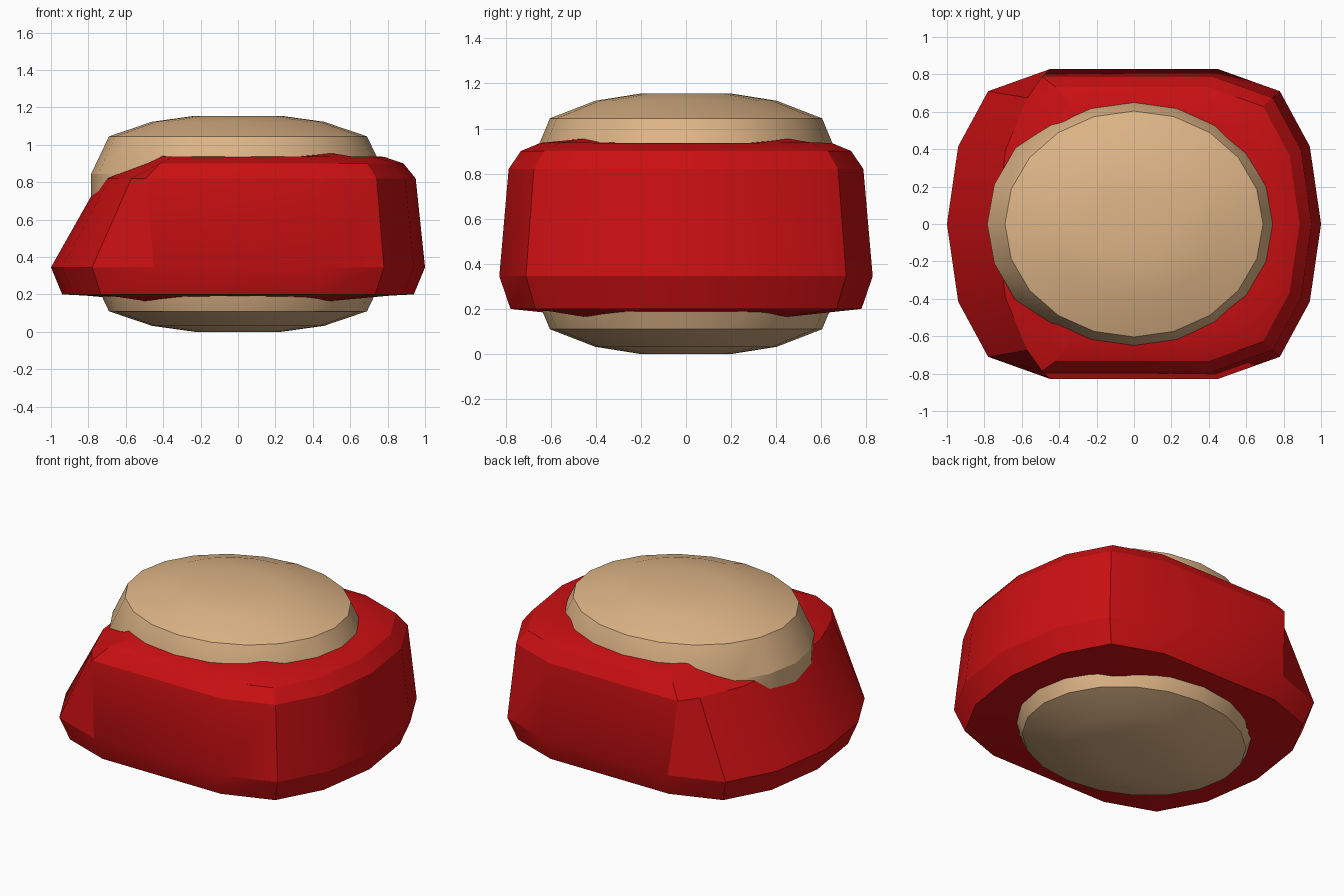
import bpy, bmesh, math

if "Cube" in bpy.data.objects:
    bpy.data.objects.remove(bpy.data.objects["Cube"])


def material(name, rgb):
    m = bpy.data.materials.new(name)
    m.diffuse_color = (*rgb, 1)
    m.use_nodes = True
    m.node_tree.nodes["Principled BSDF"].inputs["Base Color"].default_value = m.diffuse_color
    return m


def loft(name, rings, mat, caps):
    """Skin a stack of equal-length closed rings, bottom to top."""
    bm = bmesh.new()
    loops = [[bm.verts.new(p) for p in ring] for ring in rings]
    n = len(loops[0])
    for a, b in zip(loops, loops[1:]):
        for i in range(n):
            j = (i + 1) % n
            bm.faces.new((a[i], a[j], b[j], b[i]))
    if caps:
        bm.faces.new(loops[0][::-1])
        bm.faces.new(loops[-1])
    bmesh.ops.recalc_face_normals(bm, faces=bm.faces)
    me = bpy.data.meshes.new(name)
    bm.to_mesh(me)
    bm.free()
    me.materials.append(mat)
    ob = bpy.data.objects.new(name, me)
    bpy.context.collection.objects.link(ob)
    bpy.ops.object.select_all(action='DESELECT')
    bpy.context.view_layer.objects.active = ob
    ob.select_set(True)
    bpy.ops.object.shade_smooth_by_angle(angle=math.radians(24))
    return ob


tan = material("tan", (0.73, 0.46, 0.24))
red = material("red", (0.60, 0.005, 0.006))

# Barrel core: domed 20-sided elliptical drum, symmetric about its mid height
half = [(0.23, 0.0), (0.46, 0.032), (0.69, 0.11), (0.785, 0.31)]
profile = half + [(r, 1.155 - z) for r, z in reversed(half)]
core = loft("barrel_core", [
    [(r * math.cos(math.tau * i / 20), r * 0.875 * math.sin(math.tau * i / 20), z)
     for i in range(20)] for r, z in profile], tan, True)

# Outer band: 14-sided outline, left end leaning inwards above its widest ring
quarter = [(0.94, 0.415), (0.78, 0.71), (0.45, 0.828)]
upper = [(1, 0)] + quarter + [(-x, y) for x, y in reversed(quarter)]
outline = upper + [(-x, -y) for x, y in upper]

# scale, z, z at the diagonal corners, left lean, left lean at the side corners
levels = [
    (0.64, 0.185, 0.165, 1.0, 1.0),
    (0.94, 0.20, 0.20, 1.0, 1.0),
    (1.0, 0.345, 0.345, 1.0, 1.0),
    (0.95, 0.82, 0.82, 0.77, 1.15),
    (0.885, 0.90, 0.90, 0.64, 1.05),
    (0.78, 0.936, 0.938, 0.66, 1.0),
    (0.64, 0.937, 0.955, 0.80, 1.0),
]


def band_ring(s, z, z_diag, lean, lean_side):
    pts = []
    for x, y in outline:
        k = 1 if x > 0 else (lean_side if abs(x) < 0.5 else lean)
        pts.append((x * s * k, y * s, z_diag if abs(abs(x) - 0.78) < 0.01 else z))
    return pts


band = loft("outer_band", [band_ring(*lv) for lv in levels], red, False)
